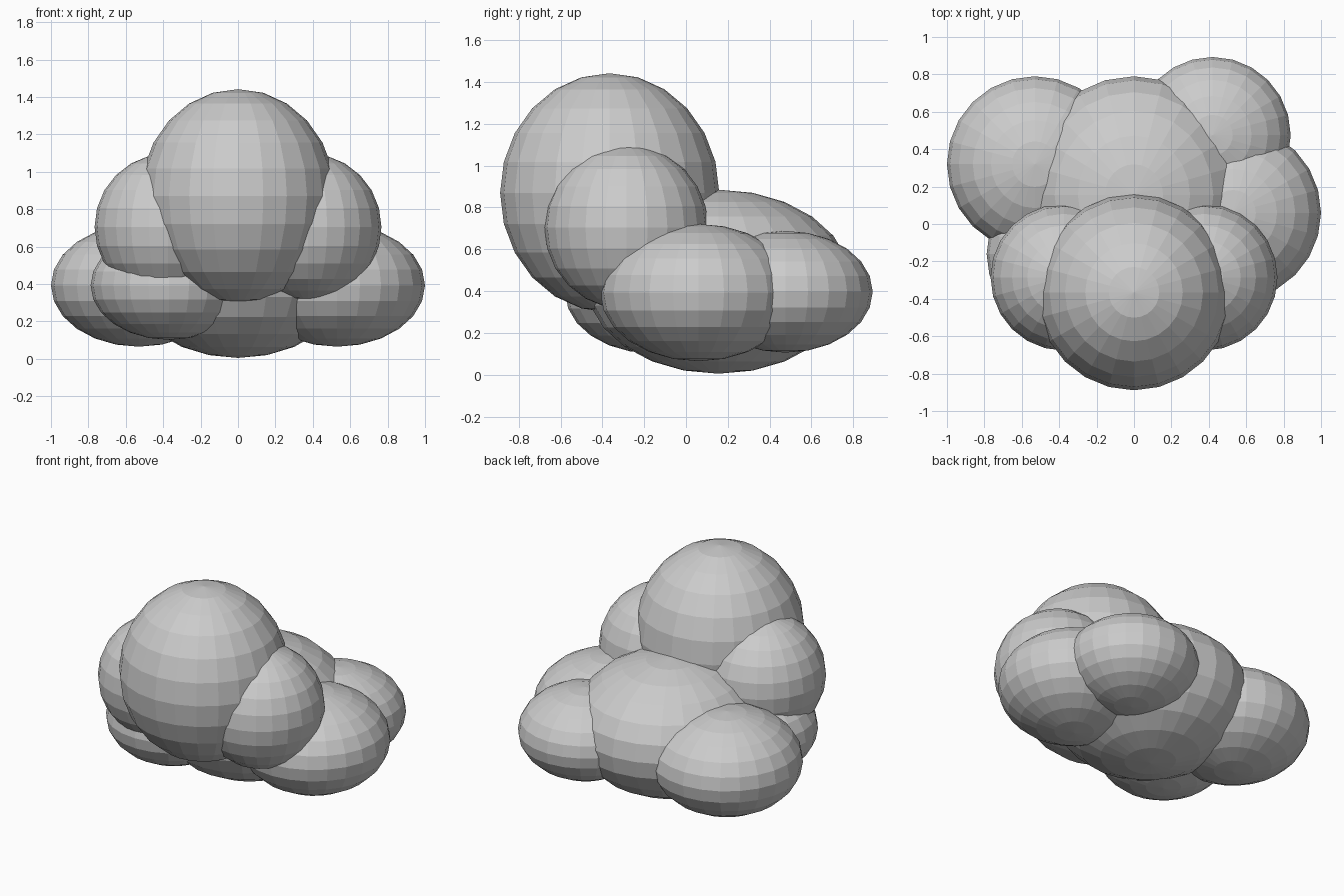
import bpy

if "Cube" in bpy.data.objects:
    bpy.data.objects.remove(bpy.data.objects["Cube"])


def puff(name, center, radii):
    """Flat-shaded, squashed 24 x 12 UV sphere."""
    bpy.ops.mesh.primitive_uv_sphere_add(segments=24, ring_count=12, radius=1, location=center)
    ob = bpy.context.object
    ob.name = name
    ob.scale = radii
    bpy.ops.object.transform_apply(location=False, rotation=False, scale=True)
    return ob


# Tall top lobe at the front and the wide central lobe behind it
puff("top_lobe", (0, -0.365, 0.87), (0.522, 0.524, 0.572))
puff("centre_lobe", (0, 0.155, 0.445), (0.60, 0.635, 0.44))

# Matching round lobes either side of the top
for side, label in ((-1, "left"), (1, "right")):
    puff(label + "_upper_lobe", (side * 0.375, -0.285, 0.705), (0.392, 0.392, 0.393))

# Large flattened lobes at the sides
LARGE = (0.47, 0.47, 0.328)
puff("left_lower_lobe", (-0.53, 0.32, 0.393), LARGE)
puff("right_lower_lobe", (0.53, 0.06, 0.393), LARGE)

# Smaller flattened lobes on one diagonal
SMALL = (0.418, 0.418, 0.291)
puff("back_lower_lobe", (0.42, 0.475, 0.397), SMALL)
puff("front_lower_lobe", (-0.37, -0.16, 0.393), SMALL)
